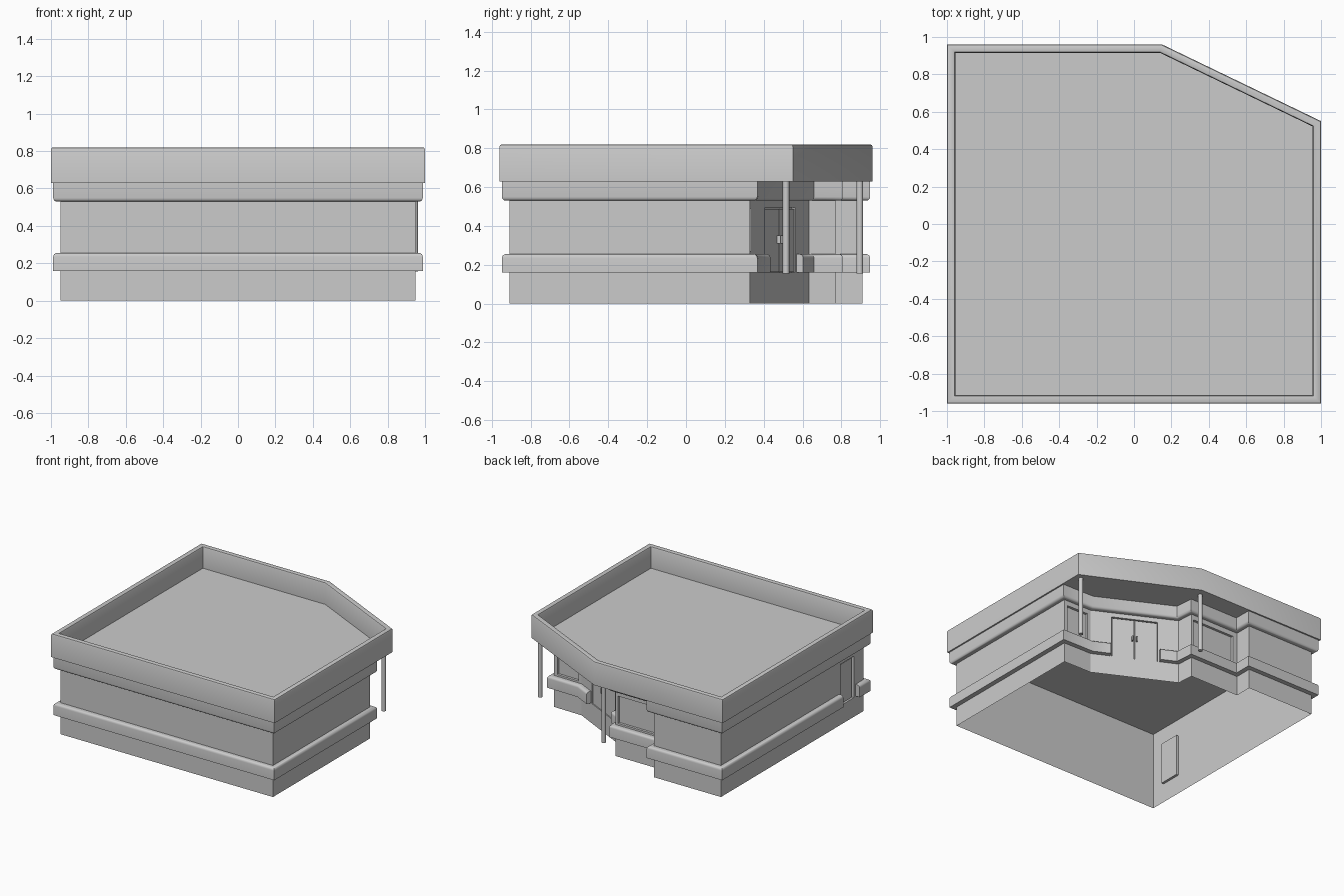
import bpy, bmesh, math
from mathutils import Vector

if "Cube" in bpy.data.objects:
    bpy.data.objects.remove(bpy.data.objects["Cube"])

BODY = [(-.95, -.91), (.95, -.91), (.95, .33), (.70, .335), (.10, .634),
        (.09, .77), (-.35, .77), (-.35, .91), (-.95, .91)]
ROOF = [(-1, -.96), (1, -.96), (1, .55), (.15, .96), (-1, .96)]
EAVE = .63


def finish(name, bm, weld=True, recalc=True):
    if weld:
        bmesh.ops.remove_doubles(bm, verts=bm.verts, dist=1e-5)
    if recalc:
        bmesh.ops.recalc_face_normals(bm, faces=bm.faces)
    me = bpy.data.meshes.new(name)
    bm.to_mesh(me)
    bm.free()
    ob = bpy.data.objects.new(name, me)
    bpy.context.collection.objects.link(ob)
    bpy.ops.object.select_all(action='DESELECT')
    ob.select_set(True)
    bpy.context.view_layer.objects.active = ob
    bpy.ops.object.shade_smooth_by_angle(angle=math.radians(35))
    return ob


def normal(p, q):
    d = (Vector(q) - Vector(p)).normalized()
    return Vector((d.y, -d.x))


def offset(path, dist, closed):
    """Mitred offset of a plan path, positive = outwards."""
    n, out = len(path), []
    for i, p in enumerate(path):
        a = normal(path[i - 1], p) if closed or i > 0 else None
        b = normal(p, path[(i + 1) % n]) if closed or i < n - 1 else None
        a, b = a or b, b or a
        out.append(Vector(p) + (a + b) * dist / (1 + a.dot(b)))
    return out


def sweep(bm, path, profile, closed):
    """Sweep an (outset, z) profile along a plan path."""
    rows = [[bm.verts.new((v.x, v.y, z)) for v in offset(path, o, closed)]
            for o, z in profile]
    n = len(path)
    for lo, hi in zip(rows, rows[1:]):
        for i in range(n if closed else n - 1):
            j = (i + 1) % n
            bm.faces.new((lo[i], lo[j], hi[j], hi[i]))
    if not closed:
        bm.faces.new([r[0] for r in rows])
        bm.faces.new([r[-1] for r in rows])
    return rows


def on_wall(i, s, z, out=0.0):
    """Point on wall i: s along it, z up, out away from it."""
    p, q = Vector(BODY[i]), Vector(BODY[(i + 1) % len(BODY)])
    v = p + (q - p).normalized() * s + normal(p, q) * out
    return Vector((v.x, v.y, z))


def wall_box(name, i, s, z, out):
    bm = bmesh.new()
    bmesh.ops.create_cube(bm, size=1)
    for v in bm.verts:
        v.co = on_wall(i, s[v.co.x > 0], z[v.co.z > 0], out[v.co.y > 0])
    return finish(name, bm)


# Walls: open shell with recessed openings {wall: (s0, s1, z0, z1)}
holes = {2: (.03, .22, .27, .49), 3: (.16, .51, .16, .495),
         5: (.02, .40, .27, .49), 8: (1.53, 1.70, .155, .49)}
DEPTH = .02
bm = bmesh.new()


def quad(*pts):
    bm.faces.new([bm.verts.new(p) for p in pts])


for i in range(len(BODY)):
    L = (Vector(BODY[(i + 1) % len(BODY)]) - Vector(BODY[i])).length
    if i not in holes:
        quad(*[on_wall(i, s, z) for s, z in ((0, 0), (L, 0), (L, EAVE), (0, EAVE))])
        continue
    s0, s1, z0, z1 = holes[i]
    S, Z = (0, s0, s1, L), (0, z0, z1, EAVE)
    for a in range(3):
        for b in range(3):
            c = [(S[a], Z[b]), (S[a + 1], Z[b]), (S[a + 1], Z[b + 1]), (S[a], Z[b + 1])]
            mid = a == 1 and b == 1
            quad(*[on_wall(i, s, z, -DEPTH if mid else 0) for s, z in c])
            if mid:
                for k in range(4):
                    u, w = c[k], c[(k + 1) % 4]
                    quad(on_wall(i, *u), on_wall(i, *w),
                         on_wall(i, *w, -DEPTH), on_wall(i, *u, -DEPTH))
finish("walls", bm, recalc=False)

# Roof: rounded parapet, deck and soffit
bm = bmesh.new()
rows = sweep(bm, ROOF, [(0, EAVE), (0, .808), (-.004, .817), (-.012, .82),
                        (-.033, .82), (-.041, .817), (-.045, .808), (-.045, .645)], True)
bm.faces.new(rows[0])
bm.faces.new(rows[-1])
finish("roof", bm)

# Cornice under the roof, rounded along its lower edge
OUT, R = .038, .02
arc = [(OUT - R + R * math.cos(t * math.pi / 8), R * math.sin(t * math.pi / 8)) for t in range(5)]
bm = bmesh.new()
sweep(bm, BODY, [(0, .53)] + [(o, .53 + R - h) for o, h in reversed(arc)] + [(OUT, EAVE)], True)
finish("cornice", bm)

# Lower band, rounded along its upper edge, broken at both doors
band = [(0, .16), (OUT, .16)] + [(o, .255 - R + h) for o, h in arc] + [(0, .255)]
before_entry = on_wall(3, .147, 0).xy
after_entry = on_wall(3, .523, 0).xy
for name, path in (("band_front", [(-.95, -.81)] + BODY[:4] + [before_entry]),
                   ("band_back", [after_entry] + BODY[4:] + [(-.95, -.60)])):
    bm = bmesh.new()
    sweep(bm, path, band, False)
    finish(name, bm)

# Entry door leaves and handles
for k, (a, b, h) in enumerate(((.165, .332, .318), (.338, .505, .352))):
    wall_box(f"entry_door_leaf_{k}", 3, (a, b), (.162, .488), (-.02, -.006))
    wall_box(f"entry_door_handle_{k}", 3, (h - .005, h + .005), (.31, .35), (-.008, .012))

# Side door leaf
wall_box("side_door_leaf", 8, (1.545, 1.685), (.16, .48), (-.02, -.01))

# Posts under the overhang
for k, (x, y) in enumerate(((.945, .515), (.11, .895))):
    bm = bmesh.new()
    bmesh.ops.create_cone(bm, cap_ends=True, segments=20, radius1=.017, radius2=.017, depth=EAVE - .155)
    bmesh.ops.translate(bm, verts=bm.verts, vec=(x, y, (EAVE + .155) / 2))
    finish(f"post_{k}", bm)
